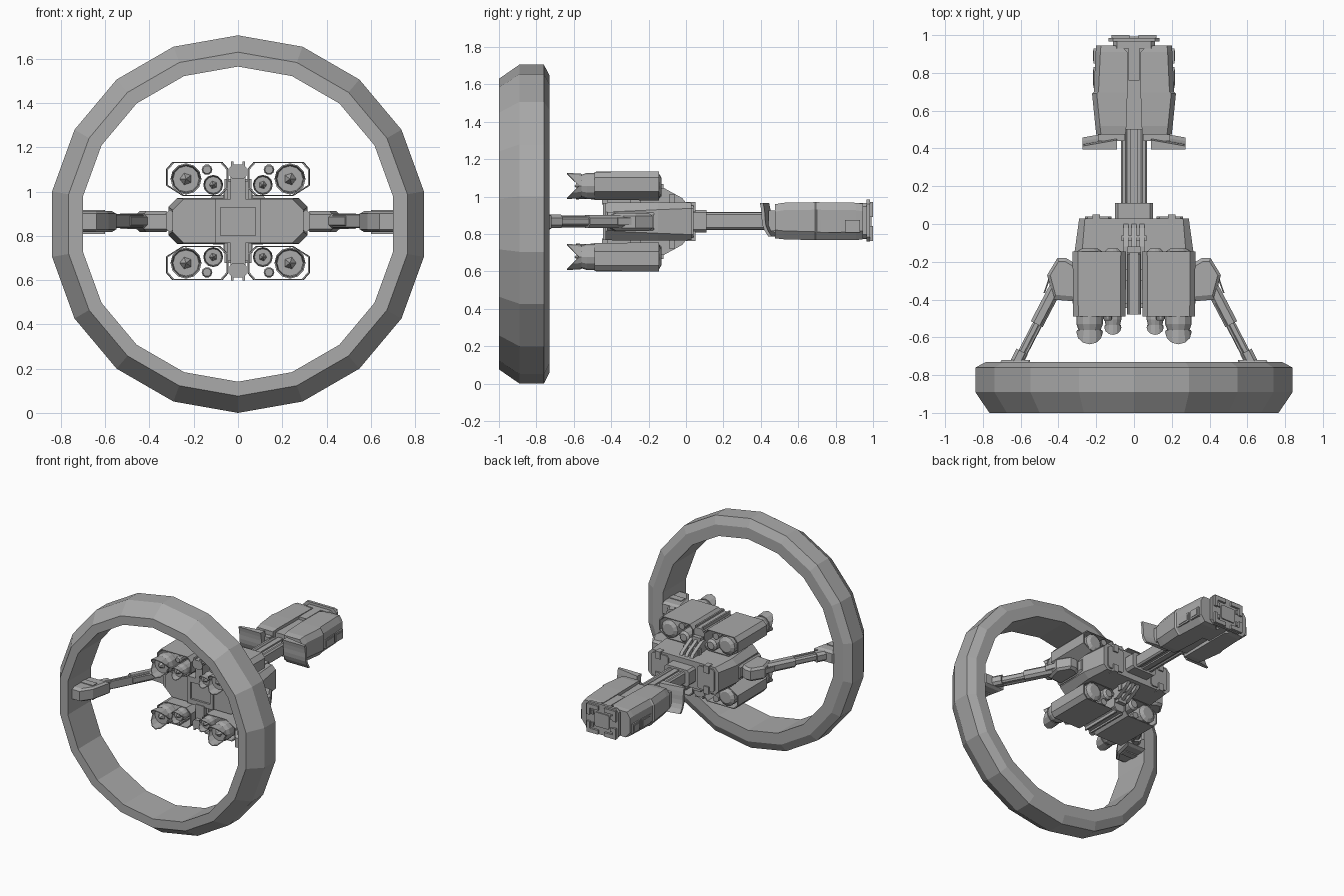
import bpy, bmesh, math
from mathutils import Vector

if "Cube" in bpy.data.objects:
    bpy.data.objects.remove(bpy.data.objects["Cube"])

MID = 0.867  # height of the ship's centre line

grey = bpy.data.materials.new("hull_grey")
grey.use_nodes = True
grey.diffuse_color = (0.4, 0.4, 0.4, 1)
grey.node_tree.nodes["Principled BSDF"].inputs["Base Color"].default_value = (0.4, 0.4, 0.4, 1)


def loft(name, rings, mirror="", loop=False):
    """Skin a list of equal-length closed rings, capped unless looped."""
    n, m = len(rings[0]), len(rings)
    faces = []
    for i in range(m if loop else m - 1):
        a, b = i * n, (i + 1) % m * n
        faces += [(a + j, a + (j + 1) % n, b + (j + 1) % n, b + j) for j in range(n)]
    if not loop:
        faces += [tuple(reversed(range(n))), tuple(range((m - 1) * n, m * n))]
    mesh = bpy.data.meshes.new(name)
    mesh.from_pydata([tuple(p) for r in rings for p in r], [], faces)
    mesh.materials.append(grey)
    bm = bmesh.new()
    bm.from_mesh(mesh)
    bmesh.ops.recalc_face_normals(bm, faces=bm.faces)
    bm.to_mesh(mesh)
    bm.free()
    ob = bpy.data.objects.new(name, mesh)
    ob.location.z = MID
    bpy.context.collection.objects.link(ob)
    if mirror:
        mod = ob.modifiers.new("mirror", 'MIRROR')
        mod.use_axis = ("x" in mirror, False, "z" in mirror)
        mod.use_mirror_merge = False
    return ob


def octa(y, x0, x1, z0, z1, c):
    """Rectangle with cut corners, facing along y."""
    return [(x0 + c, y, z0), (x1 - c, y, z0), (x1, y, z0 + c), (x1, y, z1 - c),
            (x1 - c, y, z1), (x0 + c, y, z1), (x0, y, z1 - c), (x0, y, z0 + c)]


def box(name, x, y, z, mirror="", c=0.0):
    if c:
        return loft(name, [octa(v, *x, *z, c) for v in y], mirror)
    return loft(name, [[(x[0], v, z[0]), (x[1], v, z[0]), (x[1], v, z[1]), (x[0], v, z[1])]
                       for v in y], mirror)


def circle(x, y, z, r, n=12):
    return [(x + r * math.cos(math.tau * k / n), y, z + r * math.sin(math.tau * k / n))
            for k in range(n)]


def turned(name, x, z, profile, mirror="", n=12):
    return loft(name, [circle(x, y, z, r, n) for y, r in profile], mirror)


def strut(name, p, q, w, h):
    """Level octagonal bar between two plan points, on both sides."""
    p, q = Vector((*p, 0)), Vector((*q, 0))
    side = (q - p).cross(Vector((0, 0, 1))).normalized()
    ends = [[e + side * x + Vector((0, 0, z)) for x, _, z in octa(0, -w, w, -h, h, w * 0.5)]
            for e in (p, q)]
    return loft(name, ends, "x")


def plan(name, outline, z0, z1, c):
    """Extrude a plan outline upward, with bevelled top and bottom."""
    cx = sum(p[0] for p in outline) / len(outline)
    cy = sum(p[1] for p in outline) / len(outline)
    rings = [[(cx + (x - cx) * s, cy + (y - cy) * s, z) for x, y in outline]
             for z, s in ((z0, 0.8), (z0 + c, 1), (z1 - c, 1), (z1, 0.8))]
    return loft(name, rings, "x")


# --- Great ring: 18 flat sections ---
ring_profile = [(-1, 0.712), (-1, 0.777), (-0.89, 0.853), (-0.76, 0.853), (-0.73, 0.795), (-0.73, 0.712)]
sections = []
for k in range(18):
    a = math.tau * k / 18
    sections.append([(r * math.sin(a), y, r * math.cos(a)) for y, r in ring_profile])
ring = loft("great_ring", sections, loop=True)
ring.location.z = 0.853

# --- Central hull ---
loft("main_hull", [octa(-0.43, -0.295, 0.295, -0.1, 0.1, 0.05),
                   octa(-0.15, -0.315, 0.315, -0.103, 0.103, 0.04),
                   octa(0.03, -0.29, 0.29, -0.1, 0.1, 0.03)])
box("bow_frame", (-0.105, 0.105), (-0.445, -0.3), (0.06, 0.1))
box("bow_frame_side", (0.08, 0.105), (-0.445, -0.3), (-0.065, 0.06), "x")
box("bow_frame_sill", (-0.105, 0.105), (-0.445, -0.3), (-0.1, -0.065))
box("hull_rear_block", (0.12, 0.26), (-0.02, 0.04), (-0.085, 0.085), "x", 0.015)
box("hull_top_stud", (0.18, 0.22), (0.0, 0.05), (0.05, 0.105), "xz")
box("hull_side_panel", (0.29, 0.325), (-0.42, -0.17), (-0.05, 0.05), "x", 0.015)

# --- Spine and mounts above and below the hull ---
box("spine_pylon", (-0.035, 0.035), (-0.45, -0.12), (0.09, 0.2), "z")
box("spine_rail", (0.035, 0.05), (-0.42, -0.14), (0.09, 0.18), "xz")
box("spine_cap", (-0.038, 0.038), (-0.48, -0.15), (0.19, 0.255), "z", 0.015)
box("spine_ridge", (0.02, 0.032), (-0.48, -0.16), (0.24, 0.268), "xz")
box("spine_crosstie", (-0.06, 0.06), (-0.3, -0.24), (0.1, 0.19), "z")
rib_side = [(-0.15, 0.1), (-0.15, 0.18), (-0.12, 0.18), (-0.02, 0.125), (0.0, 0.1)]
for name, x0, x1, mirror in (("rear_rib_centre", -0.012, 0.012, "z"),
                             ("rear_rib_outer", 0.03, 0.055, "xz")):
    loft(name, [[(x, y, z) for y, z in rib_side] for x in (x0, x1)], mirror)
box("rear_rib_clamp", (-0.065, 0.065), (-0.09, -0.06), (0.1, 0.145), "z")

# --- Four engine pods: open shells holding the engines ---
pod = [(0.325, 0.16), (0.325, 0.235), (0.297, 0.267), (0.07, 0.267), (0.042, 0.235),
       (0.042, 0.15), (0.08, 0.113), (0.25, 0.113)]


def pod_ring(y, s, cx=0.185, cz=0.19):
    return [(cx + (x - cx) * s, y, cz + (z - cz) * s) for x, z in pod]


loft("pod_shell", [pod_ring(-0.49, 0.98), pod_ring(-0.145, 1), pod_ring(-0.145, 0.94),
                   pod_ring(-0.49, 0.93)], "xz", loop=True)


def jaws(name, x, z, r, y, reach):
    """Nozzle lips: two pointed clamshell petals, open in the middle."""
    n = 12
    rings = []
    for base, s in ((True, 1.0), (False, 1.08), (False, 0.98), (True, 0.9)):
        lip = []
        for px, _, pz in circle(0, 0, 0, 1, n):
            depth = 0 if base else 0.012 + reach * abs(pz)
            lip.append((x + r * s * px, y - depth, z + r * s * pz))
        rings.append(lip)
    loft(name, rings, "xz", loop=True)


for name, x, z, r, end, reach in (("large", 0.235, 0.19, 0.07, -0.56, 0.065),
                                  ("small", 0.112, 0.163, 0.045, -0.535, 0.04)):
    turned(name + "_engine", x, z, [(-0.13, r * 0.6), (-0.145, r * 0.95), (-0.48, r * 0.95),
                                    (-0.49, r), (end + 0.03, r), (end, r * 0.85)], "xz")
    turned(name + "_engine_plug", x, z, [(end + 0.02, r * 0.6), (end - 0.035, r * 0.05)], "xz", 5)
    jaws(name + "_engine_jaws", x, z, r * 0.93, end, reach)
turned("fuel_tube", 0.14, 0.232, [(-0.15, 0.024), (-0.5, 0.024), (-0.51, 0.018)], "xz", 10)

# --- Arms that carry the ring ---
plan("arm_shoulder", [(0.31, -0.21), (0.36, -0.18), (0.405, -0.18), (0.46, -0.27),
                      (0.425, -0.4), (0.31, -0.41)], -0.05, 0.045, 0.015)
strut("arm_upper", (0.4, -0.31), (0.515, -0.53), 0.035, 0.035)
strut("arm_lower", (0.49, -0.48), (0.625, -0.74), 0.021, 0.024)
strut("arm_rod", (0.435, -0.42), (0.585, -0.71), 0.009, 0.032)
strut("arm_ankle", (0.592, -0.675), (0.625, -0.74), 0.034, 0.036)
strut("arm_fin", (0.435, -0.25), (0.475, -0.365), 0.004, 0.02)
plan("ring_foot", [(0.55, -0.72), (0.7, -0.72), (0.715, -0.74), (0.715, -0.95),
                   (0.64, -0.95), (0.585, -0.87)], -0.05, 0.045, 0.012)
box("ring_foot_strap", (0.6, 0.7), (-0.85, -0.8), (-0.058, 0.05), "x")

# --- Neck ---
box("neck_collar", (-0.1, 0.1), (-0.02, 0.11), (-0.058, 0.062), c=0.015)
box("neck_core", (-0.06, 0.06), (0.08, 0.55), (-0.035, 0.04))
box("neck_rail", (0.035, 0.07), (0.08, 0.53), (-0.043, 0.048), "x", 0.01)
box("neck_spine", (-0.02, 0.02), (0.08, 0.78), (-0.045, 0.05))


# --- Head: two half shells either side of a channel ---
def head_ring(y, w, inner, top, bottom):
    return [(inner, y, bottom), (w - 0.035, y, bottom), (w, y, bottom + 0.045),
            (w, y, top - 0.04), (w - 0.025, y, top), (inner, y, top)]


loft("head_shell", [head_ring(0.475, 0.2, 0.045, 0.092, -0.09), head_ring(0.52, 0.205, 0.04, 0.1, -0.095),
                    head_ring(0.69, 0.222, 0.035, 0.103, -0.1), head_ring(0.70, 0.213, 0.035, 0.103, -0.1),
                    head_ring(0.91, 0.203, 0.035, 0.1, -0.1), head_ring(0.945, 0.2, 0.07, 0.095, -0.095)], "x")
box("head_core", (-0.06, 0.06), (0.5, 0.97), (-0.075, 0.08))
box("head_channel_rail", (-0.03, 0.03), (0.76, 0.975), (-0.095, 0.1))
for y0, y1 in ((0.72, 0.83), (0.85, 0.93)):
    box("head_side_window_frame", (0.195, 0.214), (y0, y1), (-0.06, 0.008), "x")
    box("head_side_window", (0.195, 0.218), (y0 + 0.012, y1 - 0.012), (-0.048, -0.004), "x")

# --- End cap with corner brackets ---
box("end_cap_neck", (-0.11, 0.11), (0.93, 0.97), (-0.09, 0.1), c=0.02)
box("end_cap", (-0.135, 0.135), (0.965, 0.985), (-0.107, 0.118), c=0.025)
box("end_cap_bracket", (0.025, 0.12), (0.98, 1.0), (0.075, 0.105), "xz")
box("end_cap_side_bracket", (0.095, 0.12), (0.98, 1.0), (0.025, 0.075), "xz")
box("end_cap_panel", (-0.06, 0.06), (0.98, 0.993), (-0.05, 0.055), c=0.01)
box("end_cap_light", (0.07, 0.088), (0.98, 0.993), (0.03, 0.06), "xz")

# --- Curved shields in front of the head ---
shield = []
for k in range(7):
    t = k / 6 * 2 - 1
    y, z = 0.405 + 0.035 * t * t * (1 if t < 0 else -0.3), 0.01 + 0.09 * t
    shield.append([(0.09, y, z), (0.272, y, z), (0.272, y + 0.018, z), (0.09, y + 0.05, z)])
loft("head_shield", shield, "x")
box("shield_bracket", (0.05, 0.19), (0.44, 0.49), (-0.05, 0.06), "x")
